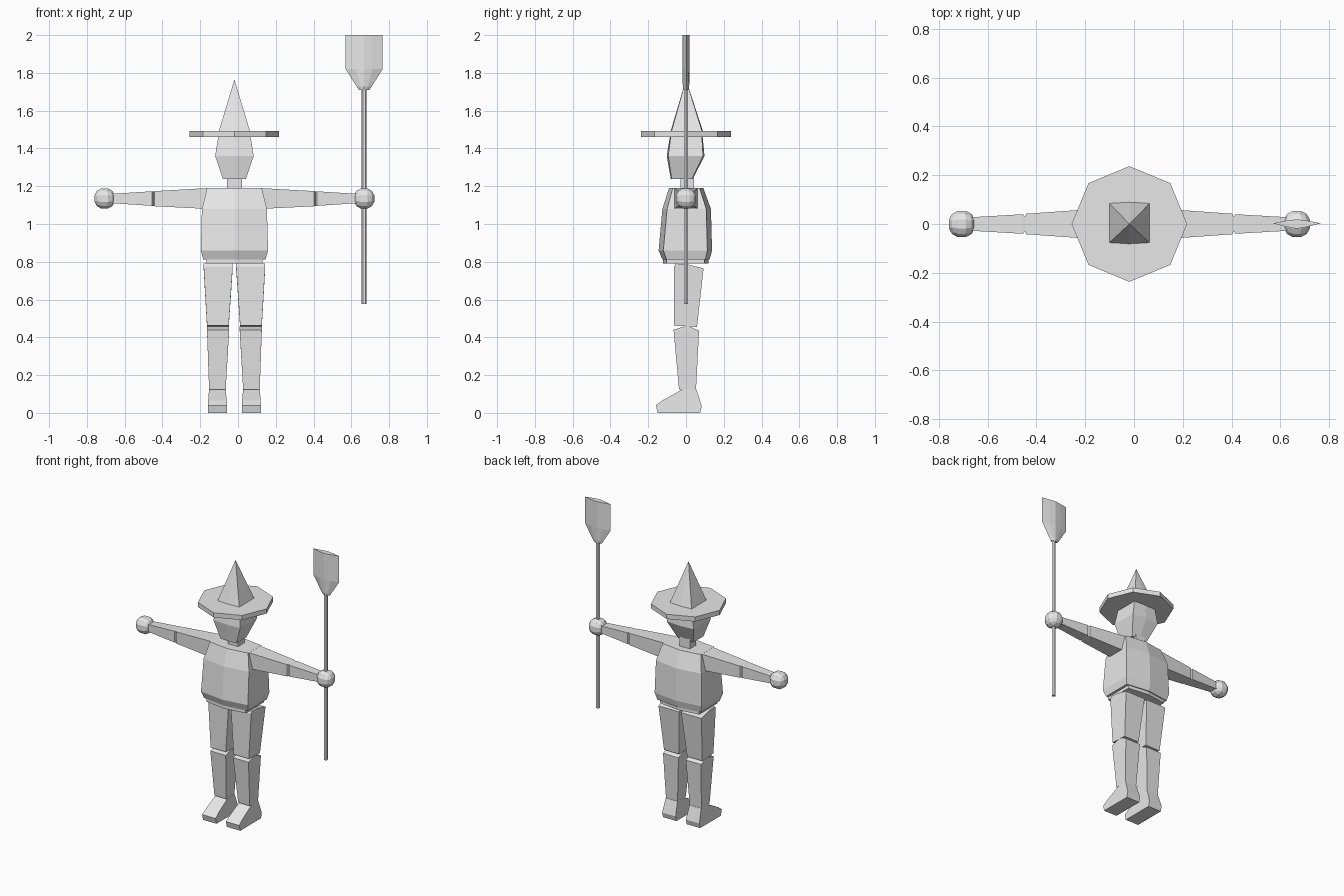
import bpy, bmesh, math
from mathutils import Vector

if "Cube" in bpy.data.objects:
    bpy.data.objects.remove(bpy.data.objects["Cube"])

CX = -0.019          # centre line of the body
HAND = 0.687         # hand distance from the centre line
ARM_Z = 1.135

grey = bpy.data.materials.new("plain_grey")
grey.diffuse_color = (0.8, 0.8, 0.8, 1)
grey.use_nodes = True
grey.node_tree.nodes["Principled BSDF"].inputs["Base Color"].default_value = grey.diffuse_color


def finish(bm, name, mirror=False):
    """Turn a bmesh into an object; optionally add its mirrored twin."""
    for flip in ((False, True) if mirror else (False,)):
        b = bm.copy()
        for v in b.verts:
            v.co.x = CX + (-v.co.x if flip else v.co.x)
        bmesh.ops.recalc_face_normals(b, faces=b.faces)
        side = ("right_" if flip else "left_") if mirror else ""
        me = bpy.data.meshes.new(side + name)
        b.to_mesh(me)
        b.free()
        me.materials.append(grey)
        bpy.context.collection.objects.link(bpy.data.objects.new(side + name, me))
    bm.free()


def loft(name, rings, mirror=False):
    """Skin a list of equal-length point rings and cap both ends."""
    bm = bmesh.new()
    loops = [[bm.verts.new(p) for p in r] for r in rings]
    n = len(loops[0])
    for a, b in zip(loops, loops[1:]):
        for i in range(n):
            j = (i + 1) % n
            bm.faces.new((a[i], a[j], b[j], b[i]))
    bm.faces.new(loops[0])
    bm.faces.new(loops[-1])
    bmesh.ops.remove_doubles(bm, verts=bm.verts, dist=0.0005)
    finish(bm, name, mirror)


def bowed(z, hw, y0, y1, bow=0.0):
    """Rectangle whose front and back bulge by bow at the centre."""
    return [(-hw, y0 + bow, z), (0, y0, z), (hw, y0 + bow, z),
            (hw, y1 - bow, z), (0, y1, z), (-hw, y1 - bow, z)]


def rect(x0, x1, y0, y1, z0, z1=None):
    """Rectangle in plan, its front edge at z0 and back edge at z1."""
    z1 = z0 if z1 is None else z1
    return [(x0, y0, z0), (x1, y0, z0), (x1, y1, z1), (x0, y1, z1)]


def tapered_x(x, hy, z0, z1):
    return [(x, -hy, z0), (x, hy, z0), (x, hy, z1), (x, -hy, z1)]


# Torso, hips, neck and head
loft("torso", [bowed(0.812, 0.165, -0.125, 0.125, 0.022),
               bowed(0.86, 0.178, -0.145, 0.138, 0.025),
               bowed(1.08, 0.172, -0.125, 0.132, 0.025),
               bowed(1.19, 0.145, -0.09, 0.092, 0.02)])
loft("hips", [bowed(0.79, 0.148, -0.122, 0.118, 0.02),
              bowed(0.814, 0.148, -0.122, 0.118, 0.02)])
loft("neck", [bowed(1.17, 0.039, -0.028, 0.042),
              bowed(1.26, 0.039, -0.028, 0.042)])
loft("head", [bowed(1.237, 0.06, -0.08, 0.035, 0.004),
              bowed(1.36, 0.102, -0.102, 0.098, 0.008),
              bowed(1.465, 0.085, -0.085, 0.088, 0.004)])

# Hat
loft("hat_brim", [[(0.237 * math.cos(i * math.pi / 4),
                    0.237 * math.sin(i * math.pi / 4), z) for i in range(8)]
                  for z in (1.46, 1.492)])
loft("hat_cone", [bowed(1.49, 0.083, -0.082, 0.09, 0.005),
                  bowed(1.765, 0.0001, -0.0001, 0.0001)])

# Arms
loft("upper_arm", [tapered_x(0.14, 0.062, 1.08, 1.19),
                   tapered_x(0.422, 0.042, 1.094, 1.174),
                   tapered_x(0.429, 0.03, 1.096, 1.172)], True)
loft("forearm", [tapered_x(0.429, 0.03, 1.096, 1.172),
                 tapered_x(0.436, 0.04, 1.096, 1.173),
                 tapered_x(0.645, 0.028, 1.11, 1.16)], True)

# Hands: rounded cubes
bm = bmesh.new()
bmesh.ops.create_cube(bm, size=1)
bmesh.ops.subdivide_edges(bm, edges=bm.edges[:], cuts=2, use_grid_fill=True)
for v in bm.verts:
    v.co = v.co.normalized() * 0.059 + Vector((HAND, 0, ARM_Z))
finish(bm, "hand", True)

# Legs
loft("thigh", [rect(0.03, 0.145, -0.063, 0.058, 0.462, 0.455),
               rect(0.009, 0.163, -0.063, 0.093, 0.775, 0.765),
               rect(0.009, 0.163, -0.055, 0.0, 0.79, 0.788)], True)
loft("shin", [rect(0.046, 0.134, -0.037, 0.053, 0.125),
              rect(0.028, 0.145, -0.066, 0.069, 0.44, 0.435),
              rect(0.028, 0.145, -0.01, 0.02, 0.457)], True)

# Feet: side profile, narrower at the ankle
profile = [(-0.15, 0), (-0.16, 0.04), (-0.125, 0.066), (-0.03, 0.118),
           (-0.015, 0.125), (0.055, 0.125), (0.084, 0.035), (0.075, 0)]
loft("foot", [[(0.09 + s * (0.051 - 0.08 * max(0, z - 0.04)), y, z)
               for y, z in profile] for s in (-1, 1)], True)


# Paddle: pole and flat blade held in one hand
def blade(z, hw, t):
    return [(HAND + x * hw, y * t, z) for x, y in
            ((-1, 0.15), (-0.45, -0.6), (0, -1), (0.45, -0.6),
             (1, 0.15), (0.45, 0.7), (0, 1), (-0.45, 0.7))]


loft("pole", [[(HAND + 0.013 * math.cos(a), 0.013 * math.sin(a), z)
               for a in [i * math.pi / 3 for i in range(6)]]
              for z in (0.577, 1.73)])
loft("blade", [blade(1.71, 0.028, 0.014), blade(1.728, 0.04, 0.017),
               blade(1.82, 0.098, 0.019), blade(2.0, 0.098, 0.019)])
